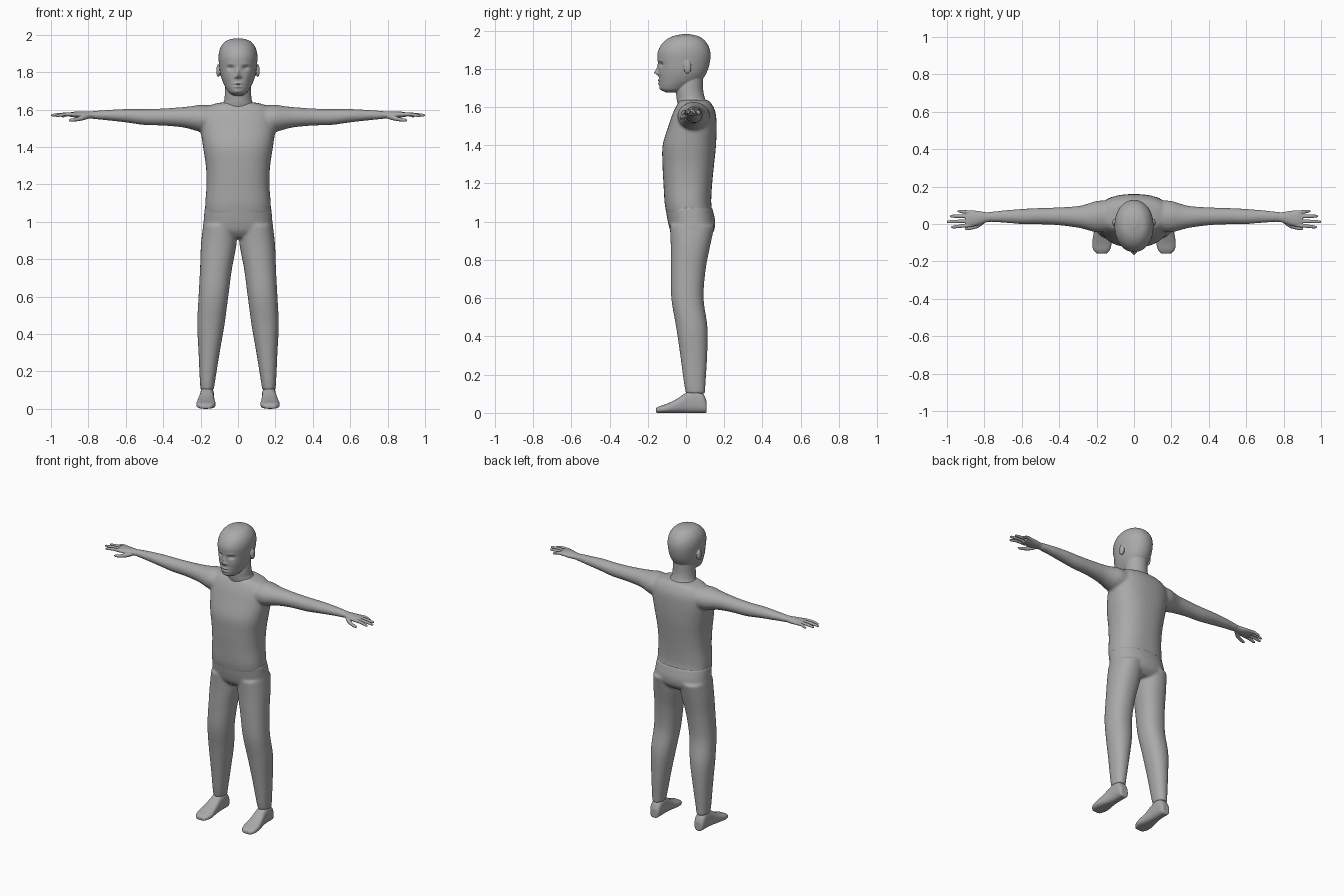
import bpy, bmesh, math
from mathutils import Vector

grey = bpy.data.materials.new("plain grey")
grey.diffuse_color = (0.4, 0.4, 0.4, 1)


def smooth_path(rows, steps=5):
    """Catmull-Rom interpolation through rows of numbers."""
    out = []
    for i in range(len(rows) - 1):
        p = [rows[max(i - 1, 0)], rows[i], rows[i + 1], rows[min(i + 2, len(rows) - 1)]]
        for s in range(steps):
            t = s / steps
            out.append([0.5 * (2 * b + (c - a) * t + (2 * a - 5 * b + 4 * c - d) * t * t
                               + (3 * b - a - 3 * c + d) * t ** 3) for a, b, c, d in zip(*p)])
    return out + [list(rows[-1])]


def loft(bm, axis, rows, power=2.0, sides=32, side=1, steps=5, shape=None):
    """Rows are (position along axis, centre u, centre v, radius u, radius v)."""
    rings = []
    for w, cu, cv, ru, rv in smooth_path(rows, steps):
        ring = []
        for k in range(sides):
            a = 2 * math.pi * k / sides
            c, s = math.cos(a), math.sin(a)
            u = cu + ru * math.copysign(abs(c) ** (2 / power), c)
            v = cv + rv * math.copysign(abs(s) ** (2 / power), s)
            co = {"x": (w, u, v), "y": (u, w, v), "z": (u, v, w)}[axis]
            co = shape(*co) if shape else co
            ring.append(bm.verts.new((co[0] * side, co[1], co[2])))
        rings.append(ring)
    faces = [bm.faces.new(rings[0]), bm.faces.new(rings[-1])]
    for r0, r1 in zip(rings, rings[1:]):
        for k in range(sides):
            j = (k + 1) % sides
            faces.append(bm.faces.new((r0[k], r0[j], r1[j], r1[k])))
    bmesh.ops.recalc_face_normals(bm, faces=faces)


def upright(rows, cx=0.0):
    """(z, front y, back y, half width) -> loft rows."""
    return [(z, cx, (f + b) / 2, w, (b - f) / 2) for z, f, b, w in rows]


def ball(bm, loc, size):
    r = bmesh.ops.create_uvsphere(bm, u_segments=20, v_segments=14, radius=1)
    for v in r["verts"]:
        v.co = Vector(loc) + Vector(a * b for a, b in zip(v.co, size))


def organic(name, bm, voxel, relax):
    """Fuse the overlapping forms into one soft skin."""
    me = bpy.data.meshes.new(name)
    bm.to_mesh(me)
    bm.free()
    me.materials.append(grey)
    ob = bpy.data.objects.new(name, me)
    bpy.context.collection.objects.link(ob)
    m = ob.modifiers.new("fuse", "REMESH")
    m.mode, m.voxel_size, m.use_smooth_shade = "VOXEL", voxel, True
    if relax:
        m = ob.modifiers.new("soften", "SMOOTH")
        m.factor, m.iterations = 0.5, relax
    return ob


# shirt: torso and sleeves
bm = bmesh.new()
loft(bm, "z", upright([
    (1.04, -0.102, 0.14, 0.176), (1.1, -0.112, 0.132, 0.175), (1.2, -0.118, 0.137, 0.168),
    (1.3, -0.123, 0.147, 0.172), (1.4, -0.122, 0.157, 0.187), (1.5, -0.092, 0.16, 0.2),
    (1.57, -0.068, 0.155, 0.195), (1.615, -0.045, 0.135, 0.165), (1.637, -0.03, 0.115, 0.1)]),
    power=2.4, sides=48)
for side in (1, -1):
    loft(bm, "x", [
        (0.08, 0.045, 1.55, 0.08, 0.065), (0.19, 0.04, 1.553, 0.085, 0.073),
        (0.25, 0.038, 1.556, 0.07, 0.062), (0.3, 0.038, 1.559, 0.058, 0.054),
        (0.4, 0.041, 1.56, 0.048, 0.046), (0.5, 0.042, 1.56, 0.044, 0.043),
        (0.6, 0.04, 1.567, 0.041, 0.036), (0.7, 0.04, 1.57, 0.033, 0.028),
        (0.79, 0.037, 1.571, 0.026, 0.02)], side=side)
organic("shirt", bm, 0.008, 8)

# trousers: pelvis and two legs
bm = bmesh.new()
loft(bm, "z", upright([
    (0.915, -0.05, 0.11, 0.14), (0.95, -0.08, 0.145, 0.186), (1.0, -0.095, 0.153, 0.184),
    (1.05, -0.104, 0.143, 0.18), (1.075, -0.109, 0.137, 0.177)]), power=2.3, sides=48)
for side in (1, -1):
    rows = [(0.1, 0.0, 0.1, 0.13, 0.2), (0.15, -0.01, 0.102, 0.122, 0.204),
            (0.3, -0.03, 0.111, 0.098, 0.211), (0.45, -0.052, 0.112, 0.072, 0.218),
            (0.6, -0.077, 0.092, 0.052, 0.211), (0.75, -0.08, 0.103, 0.032, 0.203),
            (0.88, -0.08, 0.128, 0.008, 0.198), (0.98, -0.085, 0.15, 0.005, 0.186)]
    loft(bm, "z", [(z, (i + o) / 2, (f + b) / 2, (o - i) / 2, (b - f) / 2)
                   for z, f, b, i, o in rows], power=2.2, side=side)
organic("trousers", bm, 0.008, 5)

# feet
for side, label in ((1, "left"), (-1, "right")):
    bm = bmesh.new()
    rows = [(-0.158, 0.172, 0.028, 0.024), (-0.138, 0.173, 0.045, 0.035),
            (-0.1, 0.171, 0.052, 0.048), (-0.05, 0.17, 0.046, 0.072),
            (0.0, 0.167, 0.039, 0.105), (0.05, 0.165, 0.037, 0.122),
            (0.09, 0.165, 0.035, 0.1), (0.108, 0.165, 0.026, 0.06)]
    loft(bm, "y", [(y, x, h / 2, w, h / 2) for y, x, w, h in rows], power=2.7, side=side)
    organic(label + "_foot", bm, 0.005, 2)

# hands: palm, four fingers, thumb
for side, label in ((1, "left"), (-1, "right")):
    bm = bmesh.new()
    loft(bm, "x", [(0.76, 0.037, 1.571, 0.025, 0.019), (0.79, 0.036, 1.571, 0.027, 0.019),
                   (0.83, 0.032, 1.571, 0.037, 0.019), (0.87, 0.029, 1.573, 0.044, 0.016),
                   (0.9, 0.027, 1.573, 0.04, 0.011)], side=side)
    for y0, y1, tip, z in ((0.062, 0.068, 0.945, 1.564), (0.04, 0.042, 0.985, 1.569),
                           (0.016, 0.012, 1.0, 1.569), (-0.006, -0.016, 0.978, 1.566)):
        loft(bm, "x", [(0.87, y0, 1.573, 0.0105, 0.0105),
                       ((0.87 + tip) / 2, (y0 + y1) / 2, 1.574, 0.0095, 0.0095),
                       (tip - 0.012, y1, z + 0.001, 0.0078, 0.0075),
                       (tip, y1, z, 0.003, 0.003)], sides=14, side=side)
    loft(bm, "x", [(0.795, 0.02, 1.565, 0.012, 0.012), (0.83, -0.006, 1.555, 0.013, 0.013),
                   (0.87, -0.02, 1.546, 0.01, 0.01), (0.895, -0.025, 1.543, 0.008, 0.008),
                   (0.905, -0.026, 1.543, 0.003, 0.003)], sides=14, side=side)
    organic(label + "_hand", bm, 0.0028, 1)

# face relief: (x, z, spread x, spread z, push along y)
relief = [(0, 1.78, 0.011, 0.012, -0.024), (0, 1.8, 0.009, 0.018, -0.01),
          (0.014, 1.775, 0.007, 0.007, -0.009), (0.04, 1.822, 0.018, 0.012, 0.014),
          (0.04, 1.843, 0.022, 0.007, -0.003), (0, 1.739, 0.02, 0.005, -0.008),
          (0, 1.722, 0.018, 0.006, -0.008), (0, 1.731, 0.026, 0.0028, 0.007),
          (0, 1.697, 0.02, 0.012, -0.004), (0.05, 1.775, 0.02, 0.02, -0.003)]


def face(x, y, z):
    if y < -0.05:
        fade = min(1, (-0.05 - y) / 0.04)
        y += fade * sum(d * math.exp(-((abs(x) - px) / sx) ** 2 - ((z - pz) / sz) ** 2)
                        for px, pz, sx, sz, d in relief)
    return x, y, z


# head with neck, ears and eyes
bm = bmesh.new()
loft(bm, "z", upright([
    (1.676, -0.105, -0.04, 0.028), (1.69, -0.13, -0.005, 0.048), (1.71, -0.138, 0.03, 0.062),
    (1.74, -0.141, 0.08, 0.078), (1.78, -0.142, 0.108, 0.092), (1.83, -0.147, 0.124, 0.1),
    (1.88, -0.149, 0.128, 0.104), (1.92, -0.133, 0.117, 0.098), (1.95, -0.106, 0.095, 0.082),
    (1.97, -0.07, 0.065, 0.058), (1.981, -0.02, 0.02, 0.016)]),
    power=2.1, sides=112, steps=10, shape=face)
loft(bm, "z", upright([
    (1.6, -0.04, 0.115, 0.09), (1.63, -0.047, 0.107, 0.083), (1.65, -0.05, 0.098, 0.074),
    (1.69, -0.052, 0.09, 0.07), (1.76, -0.04, 0.09, 0.068)]))
for side in (1, -1):
    ball(bm, (0.105 * side, 0.008, 1.808), (0.011, 0.02, 0.034))
    ball(bm, (0.039 * side, -0.108, 1.822), (0.015, 0.015, 0.009))
organic("head", bm, 0.0036, 2)
